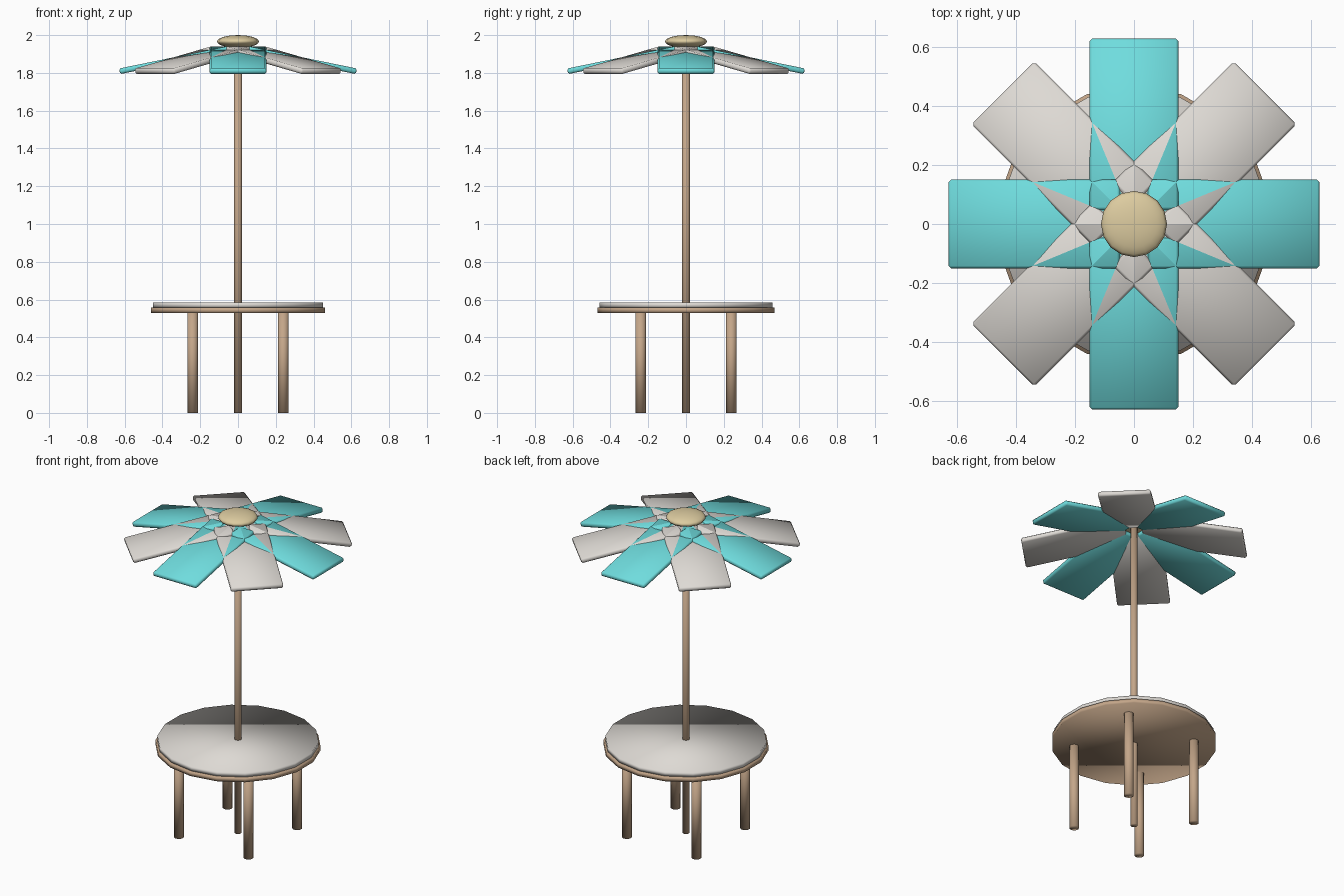
import bpy
import math
from mathutils import Matrix, Vector

cube = bpy.data.objects.get("Cube")
if cube:
    bpy.data.objects.remove(cube, do_unlink=True)


def material(name, rgb):
    mat = bpy.data.materials.new(name)
    mat.use_nodes = True
    mat.diffuse_color = (*rgb, 1)
    mat.node_tree.nodes["Principled BSDF"].inputs["Base Color"].default_value = (*rgb, 1)
    return mat


teal = material("teal", (0.16, 0.72, 0.73))
white = material("warm white", (0.73, 0.70, 0.66))
wood = material("wood", (0.55, 0.38, 0.25))
sand = material("sand", (0.72, 0.60, 0.35))


def finish(name, mat):
    obj = bpy.context.object
    obj.name = name
    obj.data.materials.append(mat)
    bpy.ops.object.shade_smooth()
    return obj


def cylinder(name, mat, radius, bottom, top, x=0, y=0):
    bpy.ops.mesh.primitive_cylinder_add(
        vertices=18, radius=radius, depth=top - bottom,
        location=(x, y, (bottom + top) / 2))
    return finish(name, mat)


# Table: wooden disc, white top and four legs
cylinder("table_base", wood, 0.468, 0.53, 0.557)
cylinder("table_top", white, 0.457, 0.557, 0.584)
for side, x in (("left", 0.24), ("right", -0.24)):
    for end, y in (("front", -0.24), ("back", 0.24)):
        cylinder(f"{end}_{side}_leg", wood, 0.028, 0, 0.54, x, y)

# Centre pole
cylinder("pole", wood, 0.021, 0, 1.95)

# Parasol: eight overlapping sloping slats in alternating colours
INNER, OUTER = Vector((0.05, 0, 1.942)), Vector((0.63, 0, 1.823))
WIDTH, THICK = 0.30, 0.03
run = OUTER - INNER
tilt = math.atan2(-run.z, run.x)
for i in range(8):
    bpy.ops.mesh.primitive_cube_add(size=1)
    slat = finish(f"parasol_slat_{i + 1}", white if i % 2 else teal)
    place = (Matrix.Rotation(i * math.pi / 4, 4, 'Z')
             @ Matrix.Translation((INNER + OUTER) / 2)
             @ Matrix.Rotation(tilt, 4, 'Y')
             @ Matrix.Translation((0, 0, -THICK / 2))
             @ Matrix.Diagonal((run.length, WIDTH, THICK, 1)))
    slat.data.transform(place)
    bevel = slat.modifiers.new("soft_edge", 'BEVEL')
    bevel.width = 0.008
    bevel.segments = 1

# Flattened cap on top
bpy.ops.mesh.primitive_uv_sphere_add(segments=16, ring_count=8, radius=1,
                                     location=(0, 0, 1.966))
cap = finish("parasol_cap", sand)
cap.scale = (0.112, 0.112, 0.034)
